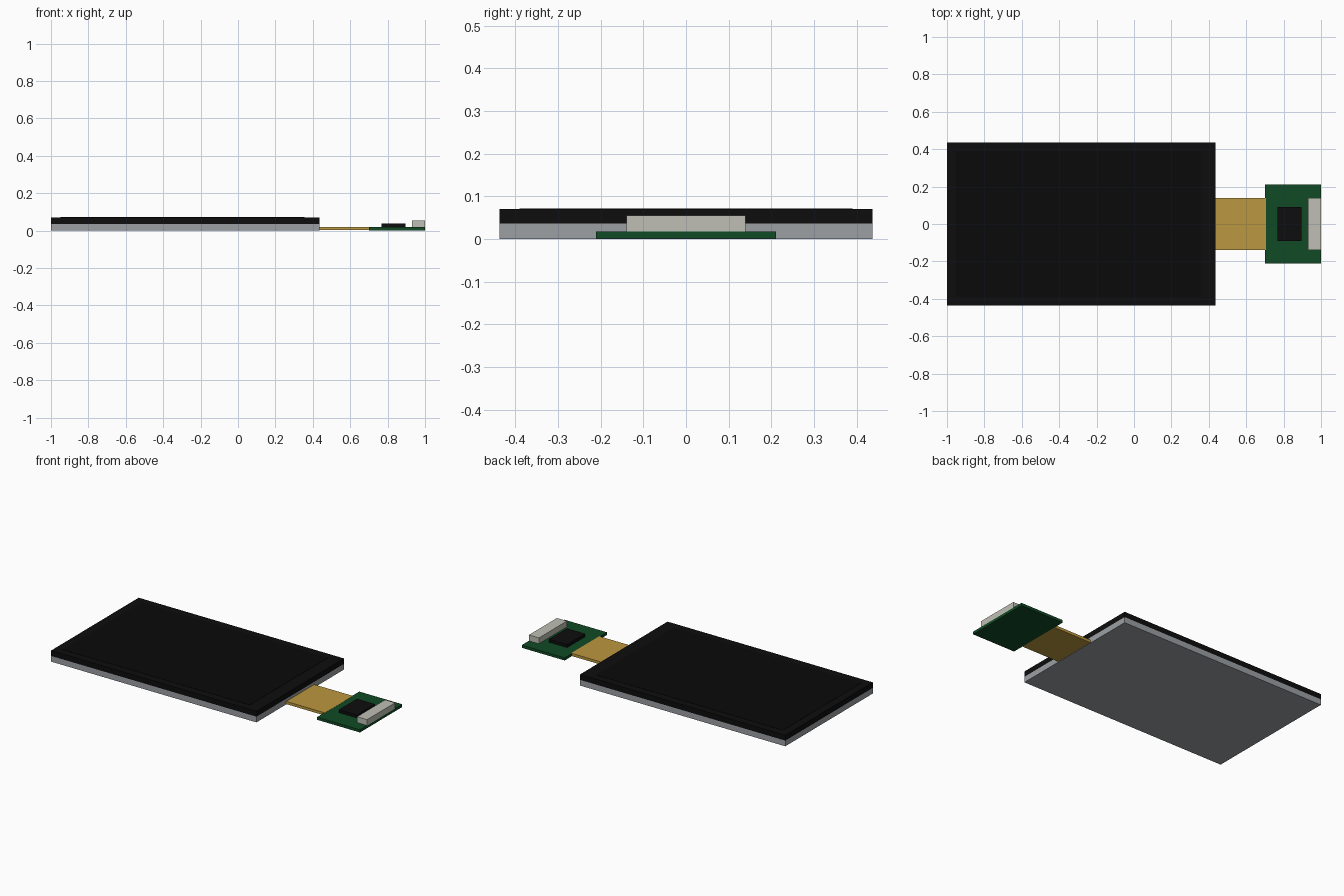
import bpy
import bmesh

cube = bpy.data.objects.get("Cube")
if cube:
    bpy.data.objects.remove(cube, do_unlink=True)


def material(name, rgb):
    m = bpy.data.materials.new(name)
    m.use_nodes = True
    m.diffuse_color = (*rgb, 1)
    m.node_tree.nodes["Principled BSDF"].inputs["Base Color"].default_value = (*rgb, 1)
    return m


black = material("black", (0.004, 0.004, 0.004))
screen_black = material("screen black", (0.003, 0.003, 0.003))
grey = material("metal grey", (0.33, 0.35, 0.37))
gold = material("flex gold", (0.50, 0.31, 0.05))
green = material("board green", (0.005, 0.068, 0.018))
ivory = material("connector ivory", (0.52, 0.52, 0.46))


def box(name, mat, x, half_y, z):
    """Flat-faced box spanning x and z ranges, symmetric in y."""
    bm = bmesh.new()
    bmesh.ops.create_cube(bm, size=1)
    for v in bm.verts:
        v.co = (x[v.co.x > 0], half_y if v.co.y > 0 else -half_y, z[v.co.z > 0])
    mesh = bpy.data.meshes.new(name)
    bm.to_mesh(mesh)
    bm.free()
    mesh.materials.append(mat)
    obj = bpy.data.objects.new(name, mesh)
    bpy.context.collection.objects.link(obj)
    return obj


# Display panel: metal backing, glass, and thin active area
box("backing_plate", grey, (-1, 0.435), 0.437, (0, 0.036))
box("cover_glass", black, (-1, 0.435), 0.437, (0.036, 0.07))
box("active_screen", screen_black, (-0.95, 0.355), 0.39, (0.069, 0.0715))

# Flexible ribbon and its circuit board
box("flex_ribbon", gold, (0.43, 0.705), 0.14, (0.002, 0.019))
box("circuit_board", green, (0.70, 1), 0.211, (0.001, 0.018))

# Board components
box("driver_chip", black, (0.768, 0.895), 0.09, (0.017, 0.037))
box("connector", ivory, (0.93, 1), 0.14, (0.017, 0.055))
